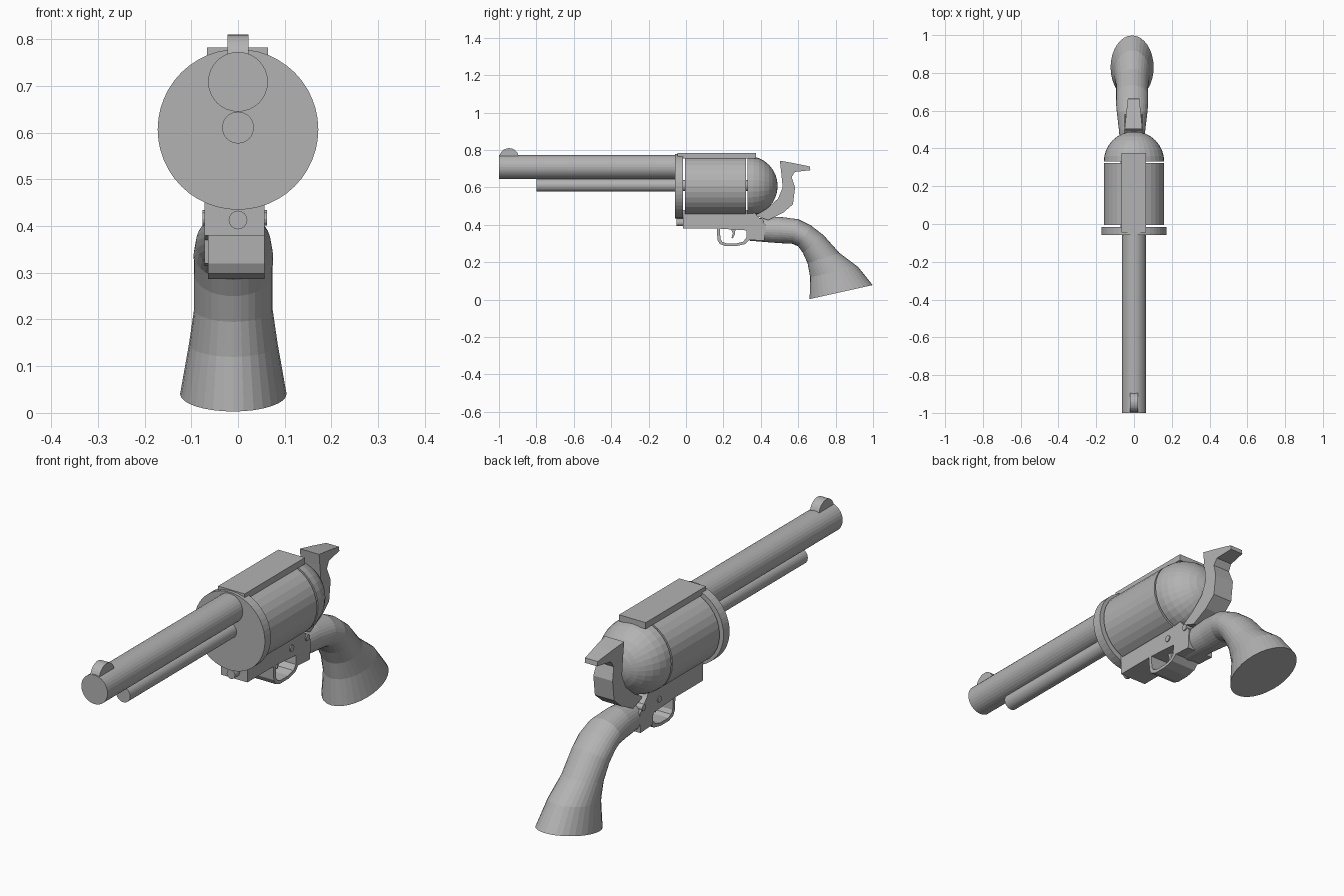
import bpy, bmesh, math
from mathutils import Vector, Matrix

cube = bpy.data.objects.get("Cube")
if cube:
    bpy.data.objects.remove(cube, do_unlink=True)

steel = bpy.data.materials.new("plain grey")
steel.use_nodes = True
GREY = (0.45, 0.45, 0.45, 1)
steel.diffuse_color = GREY
steel.node_tree.nodes["Principled BSDF"].inputs["Base Color"].default_value = GREY


def finish(name, bm):
    bmesh.ops.recalc_face_normals(bm, faces=bm.faces)
    mesh = bpy.data.meshes.new(name)
    bm.to_mesh(mesh)
    bm.free()
    mesh.materials.append(steel)
    ob = bpy.data.objects.new(name, mesh)
    bpy.context.collection.objects.link(ob)
    return ob


def rod(name, radius, start, end, sides=32):
    """Cylinder between two points."""
    a, b = Vector(start), Vector(end)
    bm = bmesh.new()
    turn = (b - a).to_track_quat('Z', 'Y').to_matrix().to_4x4()
    bmesh.ops.create_cone(bm, cap_ends=True, segments=sides, radius1=radius,
                          radius2=radius, depth=(b - a).length,
                          matrix=Matrix.Translation((a + b) / 2) @ turn)
    return finish(name, bm)


def slab(name, profile, x0, x1):
    """Side profile of (y, z) points extruded across x."""
    bm = bmesh.new()
    face = bm.faces.new([bm.verts.new((x0, y, z)) for y, z in profile])
    out = bmesh.ops.extrude_face_region(bm, geom=[face])
    for v in out["geom"]:
        if isinstance(v, bmesh.types.BMVert):
            v.co.x = x1
    return finish(name, bm)


def box(name, x0, x1, y0, y1, z0, z1):
    return slab(name, [(y0, z0), (y1, z0), (y1, z1), (y0, z1)], x0, x1)


# Barrel, ejector rod and front sight
rod("barrel", 0.064, (0, -1, 0.709), (0, -0.05, 0.709))
rod("ejector_rod", 0.034, (0, -0.8, 0.611), (0, -0.05, 0.611))
rod("front_sight", 0.052, (-0.022, -0.946, 0.758), (0.022, -0.946, 0.758))

# Rotating drum between the front plate and the rounded rear shield
rod("front_plate", 0.172, (0, -0.058, 0.607), (0, -0.016, 0.607), 48)
rod("drum", 0.16, (0, -0.006, 0.608), (0, 0.322, 0.608))
rod("drum_axle", 0.03, (0, -0.03, 0.61), (0, 0.36, 0.61), 16)

bm = bmesh.new()
bmesh.ops.create_uvsphere(bm, u_segments=32, v_segments=16, radius=0.16,
                          matrix=Matrix.Translation((0, 0.33, 0.608))
                          @ Matrix.Rotation(math.pi / 2, 4, 'X'))
cut = bmesh.ops.bisect_plane(bm, geom=bm.verts[:] + bm.edges[:] + bm.faces[:],
                             plane_co=(0, 0.3301, 0), plane_no=(0, -1, 0),
                             clear_outer=True)
bmesh.ops.holes_fill(bm, edges=[e for e in bm.edges if e.is_boundary])
finish("rear_shield", bm)

# Frame: top strap, lower block and cross pins
box("top_strap", -0.066, 0.064, -0.045, 0.375, 0.755, 0.783)
slab("lower_frame", [(-0.016, 0.38), (0.17, 0.38), (0.33, 0.37), (0.335, 0.32),
                     (0.42, 0.315), (0.425, 0.40), (0.375, 0.455),
                     (0.36, 0.48), (-0.016, 0.48)], -0.072, 0.057)
rod("frame_screw", 0.02, (0, -0.05, 0.413), (0, 0, 0.413), 16)
for y, z in ((0.29, 0.415), (0.4, 0.42)):
    rod("cross_pin", 0.014, (-0.076, y, z), (0.062, y, z), 12)

# Trigger guard: an open strap running around the trigger
outer = [(0.165, 0.385), (0.168, 0.32), (0.18, 0.298), (0.21, 0.287),
         (0.27, 0.287), (0.315, 0.297), (0.34, 0.32), (0.34, 0.385)]
inner = [(0.325, 0.385), (0.322, 0.33), (0.305, 0.31), (0.27, 0.301),
         (0.215, 0.301), (0.194, 0.309), (0.184, 0.325), (0.181, 0.385)]
slab("trigger_guard", outer + inner, -0.064, 0.057)
slab("trigger", [(0.235, 0.39), (0.265, 0.39), (0.262, 0.35), (0.25, 0.328),
                 (0.243, 0.33), (0.25, 0.355)], -0.025, 0.018)

# Hammer, narrowing along the thumb spur
hammer = slab("hammer", [
    (0.37, 0.45), (0.44, 0.425), (0.52, 0.465), (0.572, 0.51), (0.583, 0.6),
    (0.565, 0.655), (0.582, 0.683), (0.665, 0.692), (0.662, 0.712),
    (0.575, 0.73), (0.502, 0.743), (0.508, 0.69), (0.517, 0.6),
    (0.492, 0.54), (0.43, 0.485)], -0.05, 0.044)
for v in hammer.data.vertices:
    if v.co.z > 0.65:
        v.co.x *= 1 - 2.2 * max(0, v.co.y - 0.505)

# Grip: oval rings lofted between the front and back edges of the handle
rings = [((0.34, 0.315), (0.38, 0.435), 0.058), ((0.5, 0.302), (0.5, 0.443), 0.07),
         ((0.565, 0.3), (0.6, 0.43), 0.08), ((0.6, 0.285), (0.67, 0.395), 0.085),
         ((0.625, 0.25), (0.735, 0.345), 0.084), ((0.65, 0.195), (0.82, 0.25), 0.084),
         ((0.664, 0.12), (0.92, 0.175), 0.095), ((0.661, 0.003), (0.998, 0.078), 0.114)]
N = 32
bm = bmesh.new()
loops = []
for low, high, half in rings:
    a, b = Vector((-0.01, *low)), Vector((-0.01, *high))
    loop = []
    for i in range(N):
        t = math.tau * i / N
        p = (a + b) / 2 + (b - a) / 2 * math.cos(t)
        p.x += half * math.sin(t)
        loop.append(bm.verts.new(p))
    loops.append(loop)
for p, q in zip(loops, loops[1:]):
    for i in range(N):
        j = (i + 1) % N
        bm.faces.new((p[i], p[j], q[j], q[i]))
bm.faces.new(loops[0])
bm.faces.new(loops[-1])
finish("grip", bm)
